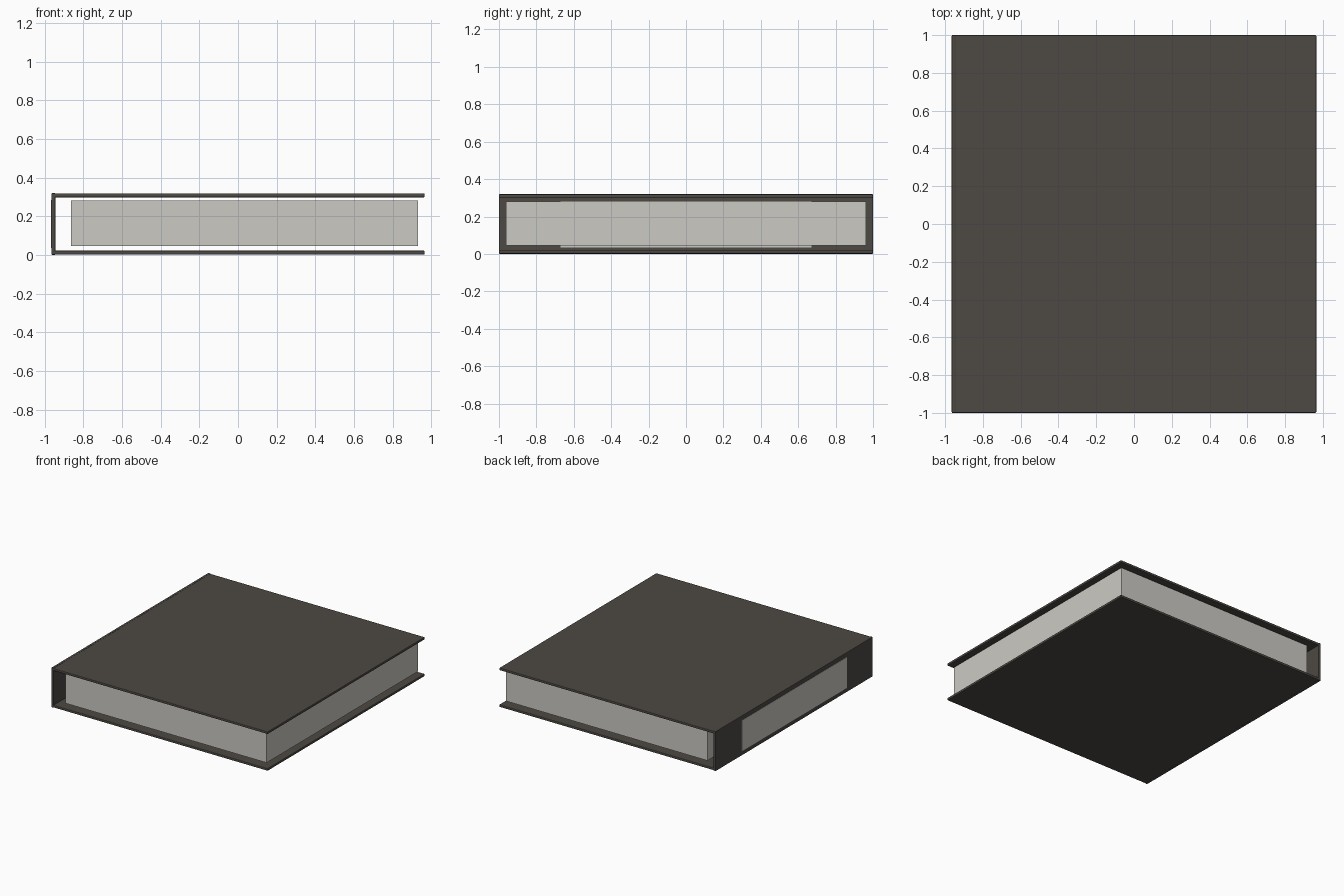
import bpy

if "Cube" in bpy.data.objects:
    bpy.data.objects.remove(bpy.data.objects["Cube"])


def material(name, rgb):
    m = bpy.data.materials.new(name)
    m.diffuse_color = (*rgb, 1)
    m.use_nodes = True
    m.node_tree.nodes["Principled BSDF"].inputs["Base Color"].default_value = m.diffuse_color
    return m


COVER = material("dark_cover", (0.075, 0.067, 0.058))
PAPER = material("paper", (0.6, 0.59, 0.55))


def box(name, x, y, z, mat, bevel=0):
    """Box from (min, max) ranges, with optional softened edges."""
    bpy.ops.mesh.primitive_cube_add(
        size=1, location=[(a + b) / 2 for a, b in (x, y, z)])
    ob = bpy.context.object
    ob.name = name
    ob.scale = [b - a for a, b in (x, y, z)]
    bpy.ops.object.transform_apply(location=False, rotation=False, scale=True)
    ob.data.materials.append(mat)
    if bevel:
        mod = ob.modifiers.new("soft_edges", 'BEVEL')
        mod.width = bevel
        mod.segments = 2
    return ob


# Two thin cover boards
for name, z0 in (("bottom_cover", 0.002), ("top_cover", 0.298)):
    box(name, (-0.963, 0.965), (-1, 1), (z0, z0 + 0.02), COVER, 0.005)

# Spine joining the boards along the left side
box("spine", (-0.965, -0.945), (-1, 1), (0, 0.32), COVER, 0.004)

# Pale panel set almost flush in the spine
box("spine_label", (-0.967, -0.943), (-0.67, 0.67), (0.035, 0.284), PAPER)

# Page block floating between the covers
box("pages", (-0.865, 0.93), (-0.963, 0.963), (0.045, 0.281), PAPER)
